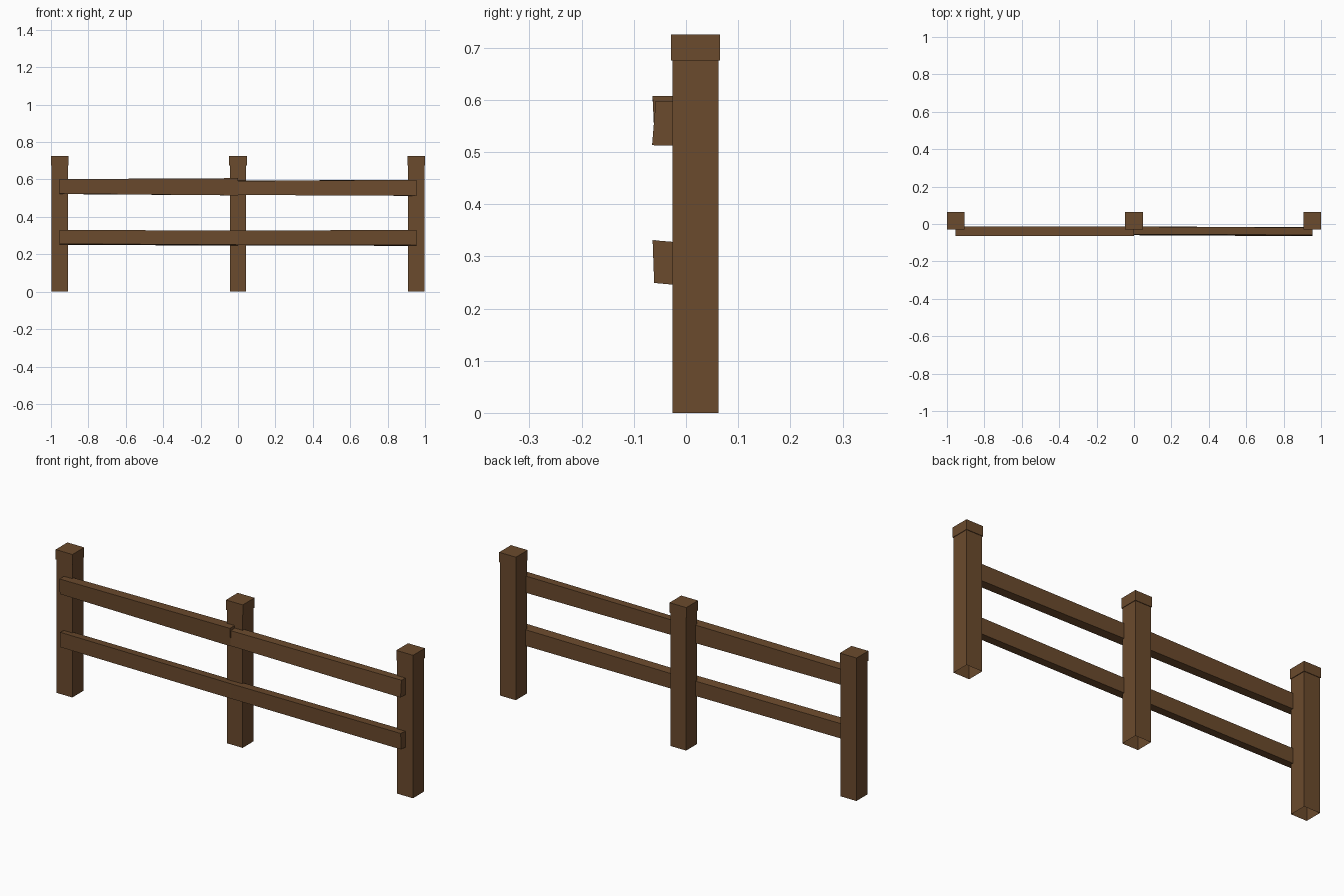
import bpy
import bmesh

cube = bpy.data.objects.get("Cube")
if cube:
    bpy.data.objects.remove(cube, do_unlink=True)

wood = bpy.data.materials.new("brown_wood")
wood.use_nodes = True
colour = (0.147, 0.069, 0.026, 1)
wood.diffuse_color = colour
wood.node_tree.nodes["Principled BSDF"].inputs["Base Color"].default_value = colour

POST_Y = 0.018


def loft(name, rings, cap_start=True):
    """Skin a stack of four-cornered rings into one flat-shaded part."""
    bm = bmesh.new()
    loops = [[bm.verts.new(p) for p in ring] for ring in rings]
    for a, b in zip(loops, loops[1:]):
        for i in range(4):
            j = (i + 1) % 4
            bm.faces.new((a[i], a[j], b[j], b[i]))
    if cap_start:
        bm.faces.new(loops[0][::-1])
    bm.faces.new(loops[-1])
    bmesh.ops.recalc_face_normals(bm, faces=bm.faces)
    mesh = bpy.data.meshes.new(name)
    bm.to_mesh(mesh)
    bm.free()
    mesh.materials.append(wood)
    obj = bpy.data.objects.new(name, mesh)
    bpy.context.collection.objects.link(obj)


def square(x, half, z):
    return [(x + sx * half, POST_Y + sy * half, z)
            for sx, sy in ((-1, -1), (1, -1), (1, 1), (-1, 1))]


def section(x, front_low, front_high, low, high, back, tilt):
    """Slightly skewed rail end; tilt lowers the back edge."""
    return [(x, front_low, low), (x, front_high, high),
            (x, back, high - tilt), (x, back, low - tilt)]


# Posts with a stepped head, open underneath
for label, x in (("right", -0.953), ("middle", 0), ("left", 0.953)):
    profile = ((0.044, 0), (0.044, 0.675), (0.047, 0.675), (0.047, 0.725))
    loft(label + "_post", [square(x, h, z) for h, z in profile], cap_start=False)

# Hand-hewn rails, each spanning two posts
rails = {
    "upper_right_rail": (
        section(-0.955, -0.060, -0.064, 0.524, 0.602, -0.014, 0.002),
        section(0, -0.060, -0.064, 0.515, 0.607, -0.012, 0)),
    "upper_left_rail": (
        section(0, -0.060, -0.056, 0.517, 0.592, -0.014, -0.003),
        section(0.955, -0.065, -0.058, 0.513, 0.598, -0.019, 0.001)),
    "lower_right_rail": (
        section(-0.955, -0.060, -0.060, 0.256, 0.331, -0.014, 0.006),
        section(0, -0.060, -0.060, 0.251, 0.326, -0.014, 0.004)),
    "lower_left_rail": (
        section(0, -0.060, -0.060, 0.251, 0.326, -0.014, 0.003),
        section(0.955, -0.061, -0.064, 0.249, 0.331, -0.016, 0.004)),
}
for name, ends in rails.items():
    loft(name, ends)
